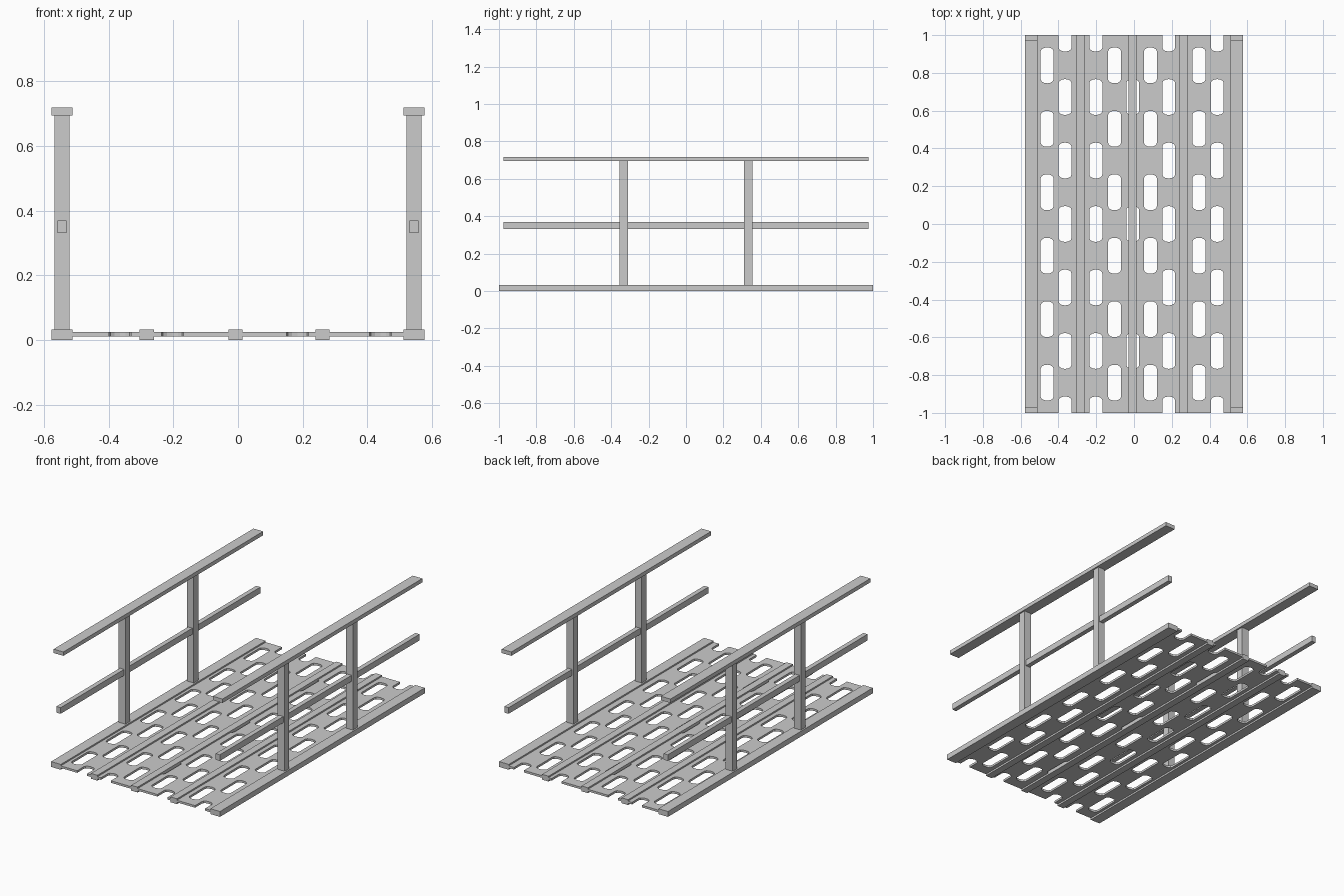
import bpy, bmesh
from math import cos, sin, pi

if "Cube" in bpy.data.objects:
    bpy.data.objects.remove(bpy.data.objects["Cube"])


def box(name, x0, x1, y0, y1, z0, z1):
    v = [(x, y, z) for z in (z0, z1) for x, y in ((x0, y0), (x1, y0), (x1, y1), (x0, y1))]
    f = [(3, 2, 1, 0), (4, 5, 6, 7), (0, 1, 5, 4), (1, 2, 6, 5), (2, 3, 7, 6), (3, 0, 4, 7)]
    me = bpy.data.meshes.new(name)
    me.from_pydata(v, [], f)
    ob = bpy.data.objects.new(name, me)
    bpy.context.collection.objects.link(ob)
    return ob


def add_slot(bm, cx, cy, hw=0.034, hl=0.095, cap=0.02, seg=6):
    # long slot with shallow rounded ends
    pts = []
    for end in (1, -1):
        for i in range(seg + 1):
            a = pi * i / seg
            pts.append((cx + end * hw * cos(a), cy + end * (hl - cap + cap * sin(a))))
    lo = [bm.verts.new((x, y, -0.05)) for x, y in pts]
    hi = [bm.verts.new((x, y, 0.08)) for x, y in pts]
    bm.faces.new(lo[::-1])
    bm.faces.new(hi)
    n = len(pts)
    for i in range(n):
        j = (i + 1) % n
        bm.faces.new((lo[i], lo[j], hi[j], hi[i]))


# perforated deck plate
deck = box("deck_plate", -0.53, 0.53, -1, 1, 0.011, 0.024)
pitch = 0.336
bm = bmesh.new()
for x in (-0.46, -0.103, 0.087, 0.344):
    for i in range(6):
        add_slot(bm, x, (i - 2.5) * pitch)
for x in (-0.365, -0.202, 0.184, 0.441):
    for i in range(-3, 4):
        add_slot(bm, x, i * pitch)
for i in (-2, 0, 2):
    add_slot(bm, -0.007, i * pitch)
cut_mesh = bpy.data.meshes.new("slot_cutter")
bm.to_mesh(cut_mesh)
bm.free()
cutter = bpy.data.objects.new("slot_cutter", cut_mesh)
cutter.hide_render = True
bpy.context.collection.objects.link(cutter)
mod = deck.modifiers.new("slots", 'BOOLEAN')
mod.operation = 'DIFFERENCE'
mod.solver = 'EXACT'
mod.object = cutter
bpy.context.view_layer.objects.active = deck
bpy.ops.object.modifier_apply(modifier=mod.name)
bpy.data.objects.remove(cutter)

# long ribs joining the deck panels
for name, x in (("left", -0.282), ("middle", -0.008), ("right", 0.261)):
    box(name + "_deck_rib", x - 0.022, x + 0.022, -1, 1, 0, 0.033)

# side beams, posts and rails on both sides
for side, s in (("left", -1), ("right", 1)):
    c = s * 0.544
    box(side + "_side_beam", c - 0.033, c + 0.033, -1, 1, 0, 0.033)
    box(side + "_handrail", c - 0.033, c + 0.033, -0.975, 0.975, 0.694, 0.718)
    box(side + "_mid_rail", c - 0.0145, c + 0.0145, -0.975, 0.975, 0.331, 0.369)
    for end, y in (("front", -0.333), ("back", 0.333)):
        box(f"{side}_{end}_post", c - 0.0235, c + 0.0235, y - 0.0225, y + 0.0225, 0.03, 0.696)
